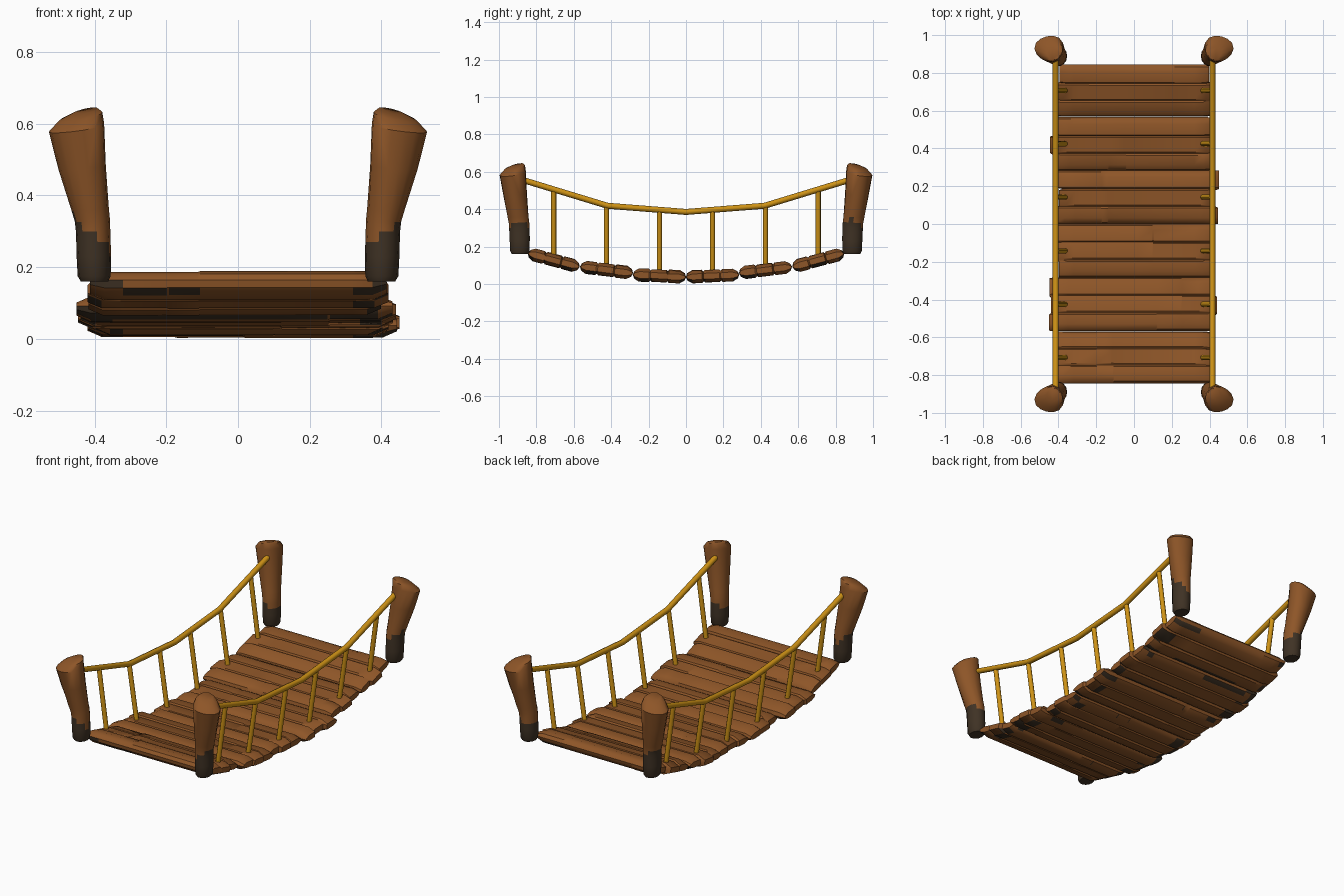
import bpy, bmesh, math, random
from mathutils import Vector, Matrix

if "Cube" in bpy.data.objects:
    bpy.data.objects.remove(bpy.data.objects["Cube"])

random.seed(4)


def material(name, rgb):
    m = bpy.data.materials.new(name)
    m.diffuse_color = (*rgb, 1)
    m.use_nodes = True
    m.node_tree.nodes["Principled BSDF"].inputs["Base Color"].default_value = m.diffuse_color
    return m


WOOD = material("brown wood", (0.27, 0.092, 0.021))
ROT = material("dark damp wood", (0.050, 0.032, 0.018))
ROPE = material("golden rope", (0.62, 0.29, 0.008))


def finish(bm, name, mats, angle=35):
    bmesh.ops.recalc_face_normals(bm, faces=bm.faces)
    me = bpy.data.meshes.new(name)
    bm.to_mesh(me)
    bm.free()
    for m in mats:
        me.materials.append(m)
    ob = bpy.data.objects.new(name, me)
    bpy.context.collection.objects.link(ob)
    bpy.ops.object.select_all(action='DESELECT')
    ob.select_set(True)
    bpy.context.view_layer.objects.active = ob
    bpy.ops.object.shade_smooth_by_angle(angle=math.radians(angle))
    return ob


def loft(bm, rings):
    """Bridge closed rings of points and cap both ends."""
    vs = [[bm.verts.new(p) for p in r] for r in rings]
    n = len(vs[0])
    for a, b in zip(vs, vs[1:]):
        for k in range(n):
            bm.faces.new((a[k], a[(k + 1) % n], b[(k + 1) % n], b[k]))
    bm.faces.new(vs[0])
    bm.faces.new(vs[-1])


# Plank cross-section: rows across the width (share of half width, half height)
ROWS = [(-1, 0), (-.94, .020), (-.76, .035), (-.40, .035), (-.34, .027), (-.28, .034),
        (.26, .034), (.31, .027), (.36, .035), (.76, .035), (.94, .020), (1, 0)]


def plank(name, y, z, tilt, x0, x1, notch):
    bm = bmesh.new()
    half = 0.143
    mid = sorted(random.uniform(-0.25, 0.25) for _ in range(2))
    xs = [x0, x0 + .04, x0 + .10, mid[0], mid[0] + .006, mid[1] + .02, mid[1] + .026, x1 - .10, x1 - .04, x1]
    strip = [[random.uniform(-.004, .001) for _ in range(3)] for _ in range(3)]
    ends = [[random.uniform(0, .025) for _ in range(3)] for _ in range(2)]
    ends[0][random.randrange(3)] = ends[1][random.randrange(3)] = 0
    last = len(ROWS) - 1
    grid = {}
    for i, x in enumerate(xs):
        seg = 0 if i < 4 else 1 if i < 6 else 2
        for j, (t, h) in enumerate(ROWS):
            s = 0 if j < 4 else 1 if j < 7 else 2
            px = x
            if i < 2:
                px += ends[0][s] + (notch if j == 7 else 0)
            elif i > 7:
                px -= ends[1][s]
            squash = 0.5 if i in (0, 9) else 1
            edge = 0.985 if i in (0, 9) else 1
            hh = h * squash
            if h == 0:
                grid[i, j, 0] = grid[i, j, 1] = bm.verts.new((px, t * half * edge, 0))
            else:
                grid[i, j, 0] = bm.verts.new((px, t * half * edge, hh + strip[seg][s]))
                grid[i, j, 1] = bm.verts.new((px, t * half * edge, -hh - strip[2 - seg][s] * .6))
    # top and bottom skins
    for i in range(len(xs) - 1):
        for j in range(last):
            for side in (0, 1):
                f = bm.faces.new((grid[i, j, side], grid[i + 1, j, side],
                                  grid[i + 1, j + 1, side], grid[i, j + 1, side]))
                # rotten patches near the ends and seams of the underside
                tip = i in (0, 1, 7, 8)
                seam = j in (1, 9)
                if side == 1 and ((tip and random.random() < .3) or (seam and random.random() < .3)):
                    f.material_index = 1
    # end grain
    for i in (0, len(xs) - 1):
        for j in range(last):
            loop = [grid[i, j, 0], grid[i, j + 1, 0], grid[i, j + 1, 1], grid[i, j, 1]]
            bm.faces.new(list(dict.fromkeys(loop)))
    bm.transform(Matrix.Translation((0, y, z)) @ Matrix.Rotation(tilt, 4, 'X'))
    finish(bm, name, [WOOD, ROT])


PLANKS = [(-.707, .127, -15, -.42, .42, 0), (-.425, .075, -7, -.45, .44, 0),
          (-.142, .043, -2.5, -.42, .42, 0), (.142, .043, 2.5, -.41, .45, .03),
          (.425, .075, 7, -.445, .42, 0), (.707, .127, 15, -.42, .42, .01)]
for n, (y, z, a, x0, x1, c) in enumerate(PLANKS):
    plank(f"plank_{n + 1}", y, z, math.radians(a), x0, x1, c)

# Corner posts: (height, x, y, radius x, radius y, outward slope of the ring)
POST = [(.160, .400, .888, .038, .045, 0), (.175, .401, .888, .046, .053, 0),
        (.230, .402, .889, .048, .055, 0), (.270, .403, .890, .048, .056, 0),
        (.300, .404, .891, .048, .056, 0), (.330, .406, .893, .049, .056, -.05),
        (.360, .412, .898, .052, .057, -.05), (.480, .432, .915, .066, .063, -.1),
        (.590, .447, .928, .077, .070, -.15), (.622, .436, .916, .060, .054, -.2),
        (.636, .425, .902, .036, .032, -.2)]


def post(name, sx, sy):
    bm = bmesh.new()
    rings = []
    for z, x, y, rx, ry, slope in POST:
        ring = []
        for k in range(14):
            a = k * math.tau / 14
            lump = 1 + (.05 * math.sin(3 * a + 1) if z > .4 else 0)
            dx, dy = rx * lump * math.cos(a), ry * lump * math.sin(a)
            ring.append((sx * (x + dx), sy * (y + dy), z + slope * (dx + dy)))
        rings.append(ring)
    loft(bm, rings)
    # damp foot with a ragged upper edge, higher on the outer side
    for f in bm.faces:
        c = f.calc_center_median()
        out = (abs(c.x) - .405) / .05
        if c.z < .295 + .04 * out + random.uniform(-.015, .015):
            f.material_index = 1
    finish(bm, name, [WOOD, ROT], 40)


def tube(name, pts, r):
    bm = bmesh.new()
    pts = [Vector(p) for p in pts]
    rings = []
    for i, p in enumerate(pts):
        d = (pts[min(i + 1, len(pts) - 1)] - pts[max(i - 1, 0)]).normalized()
        u = d.cross(Vector((.3, .5, 0) if abs(d.z) > .8 else (0, 0, 1))).normalized()
        v = d.cross(u)
        rings.append([p + r * (math.cos(k * math.tau / 8) * u + math.sin(k * math.tau / 8) * v)
                      for k in range(8)])
    loft(bm, rings)
    finish(bm, name, [ROPE], 50)


RAIL = [(-.87, .555), (-.42, .418), (0, .385), (.42, .418), (.87, .555)]


def rail_z(y):
    for (a, za), (b, zb) in zip(RAIL, RAIL[1:]):
        if a <= y <= b:
            return za + (zb - za) * (y - a) / (b - a)


for side, sx in (("left", -1), ("right", 1)):
    post(f"front_{side}_post", sx, -1)
    post(f"back_{side}_post", sx, 1)
    # sagging hand rope and its uprights
    tube(f"{side}_hand_rope", [(sx * .415, y, z) for y, z in RAIL], .016)
    for n, (y, z, *_) in enumerate(PLANKS):
        tube(f"{side}_upright_{n + 1}", [(sx * .363, y, z + .015), (sx * .413, y, rail_z(y))], .014)
